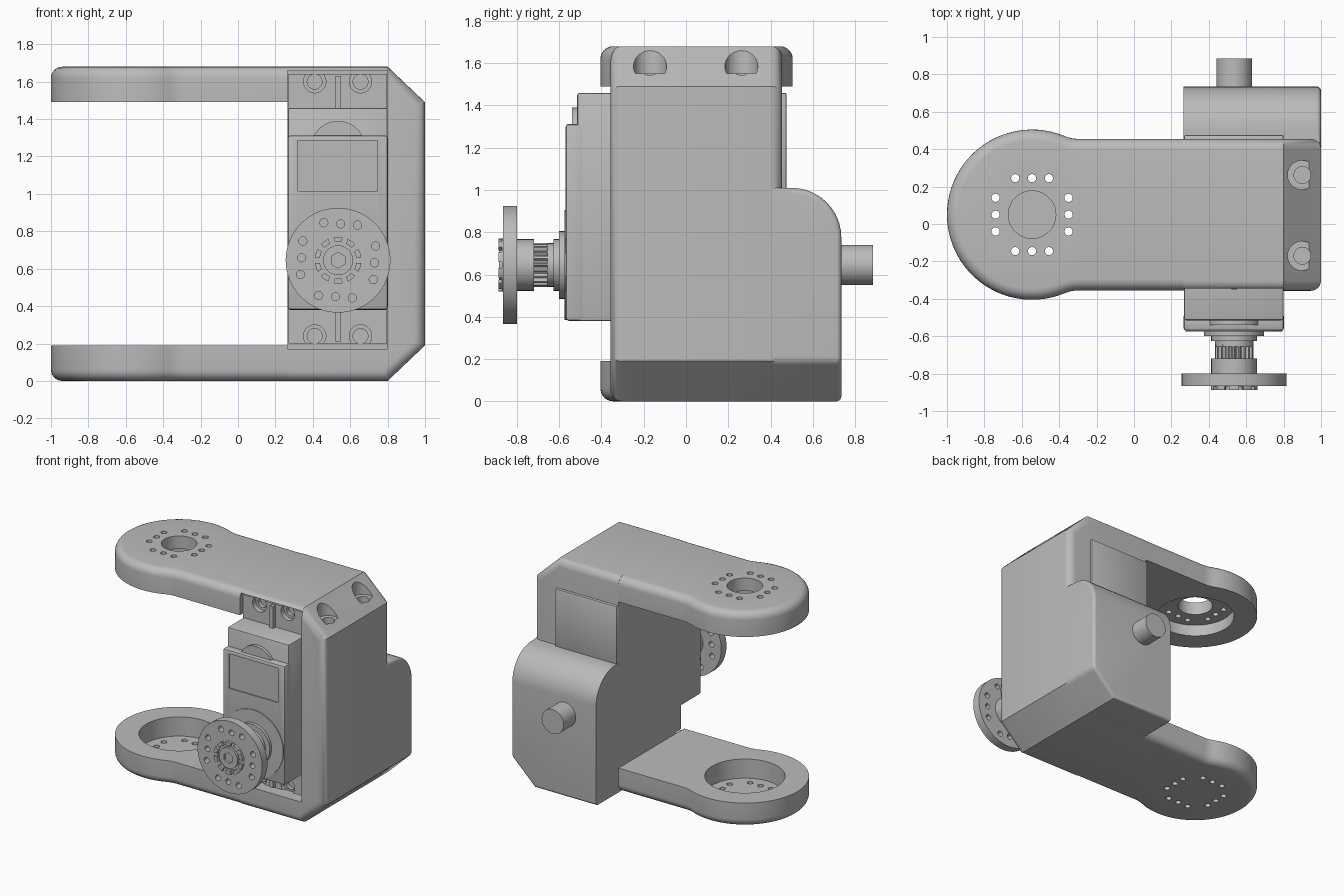
import bpy, bmesh, math
from mathutils import Matrix, Vector

old = bpy.data.objects.get("Cube")
if old:
    bpy.data.objects.remove(old, do_unlink=True)

GREY = (0.5, 0.5, 0.5, 1)
mat = bpy.data.materials.new("plain grey")
mat.use_nodes = True
mat.diffuse_color = GREY
mat.node_tree.nodes["Principled BSDF"].inputs["Base Color"].default_value = GREY

CY = 0.05                      # middle of the arms in y
SX, SZ = 0.535, 0.645          # servo shaft axis
LEFT, WALL = 0.265, 0.8        # servo bay in x
TOP, ARM = 1.68, 0.19          # height and arm thickness
FRONT, BACK = -0.357, 0.455
DISC = -0.545                  # arm disc centre


def make(name, bm):
    bmesh.ops.recalc_face_normals(bm, faces=bm.faces)
    me = bpy.data.meshes.new(name)
    bm.to_mesh(me)
    bm.free()
    ob = bpy.data.objects.new(name, me)
    bpy.context.collection.objects.link(ob)
    me.materials.append(mat)
    return ob


def prism(points, offset):
    """Closed polygon swept along an offset."""
    bm = bmesh.new()
    face = bm.faces.new([bm.verts.new(p) for p in points])
    new = bmesh.ops.extrude_face_region(bm, geom=[face])["geom"]
    verts = [v for v in new if isinstance(v, bmesh.types.BMVert)]
    bmesh.ops.translate(bm, verts=verts, vec=offset)
    bmesh.ops.recalc_face_normals(bm, faces=bm.faces)
    return bm


def round_edges(bm, rule, radius, segments=6):
    edges = [e for e in bm.edges if rule(*[v.co for v in e.verts])]
    bmesh.ops.bevel(bm, geom=edges, offset=radius, segments=segments,
                    profile=0.5, affect='EDGES', clamp_overlap=True)


def box(name, x, y, z, bevel=0):
    bm = bmesh.new()
    bmesh.ops.create_cube(bm, size=1)
    for v in bm.verts:
        v.co = [a + (b - a) * (c + 0.5) for (a, b), c in zip((x, y, z), v.co)]
    if bevel:
        round_edges(bm, lambda a, b: True, bevel, 2)
    return make(name, bm)


def cyl(name, axis, r, a, b, u, w, sides=48):
    """Cylinder along 'y' at x=u, z=w, or along 'z' at x=u, y=w."""
    bm = bmesh.new()
    bmesh.ops.create_cone(bm, cap_ends=True, segments=sides, radius1=r, radius2=r, depth=b - a)
    mid = (a + b) / 2
    if axis == 'y':
        bm.transform(Matrix.Translation((u, mid, w)) @ Matrix.Rotation(math.pi / 2, 4, 'X'))
    else:
        bm.transform(Matrix.Translation((u, w, mid)))
    return make(name, bm)


def cut(ob, cutters):
    for c in cutters:
        m = ob.modifiers.new("cut", 'BOOLEAN')
        m.operation, m.solver, m.object = 'DIFFERENCE', 'EXACT', c
        bpy.context.view_layer.objects.active = ob
        bpy.ops.object.modifier_apply(modifier=m.name)
        bpy.data.objects.remove(c, do_unlink=True)


def horn_pattern(turn=0):
    """Three holes on each of four sides."""
    for side in range(4):
        for s in (-0.09, 0, 0.09):
            p = Matrix.Rotation(side * math.pi / 2 + turn, 2) @ Vector((s, 0.195))
            yield p.x, p.y


# Arms: disc end blended into a straight strip
def arm_outline():
    r, half, blend = 0.455, BACK - CY, 0.2
    dx = math.sqrt((r + blend) ** 2 - (half + blend) ** 2)
    a = math.atan2(half + blend, dx)
    pts = [(LEFT, half)]
    for i in range(7):
        t = -math.pi / 2 + (a - math.pi / 2) * i / 6
        pts.append((DISC + dx + blend * math.cos(t), half + blend + blend * math.sin(t)))
    for i in range(1, 25):
        t = a + (math.pi - a) * i / 24
        pts.append((DISC + r * math.cos(t), r * math.sin(t)))
    pts += [(x, -y) for x, y in reversed(pts[:-1])]
    return [(x, y + CY) for x, y in pts]


def arm(name, z_inner, z_outer):
    bm = prism([(x, y, z_inner) for x, y in arm_outline()], (0, 0, z_outer - z_inner))

    def rim(a, b):
        flat = all(abs(p.z - z_outer) < 1e-4 for p in (a, b))
        return flat and min(a.x, b.x) < LEFT - 0.01
    round_edges(bm, rim, 0.06)
    return make(name, bm)


upper = arm("upper_arm", TOP - ARM, TOP)
lower = arm("lower_arm", ARM, 0)
for ob, a, b in ((upper, 1.4, 1.58), (lower, 0.04, 0.3)):
    cut(ob, [cyl("recess", 'z', 0.285, a, b, DISC, CY, 64)])
    cut(ob, [cyl("hole", 'z', 0.022, -0.1, 1.8, DISC + x, CY + y, 16) for x, y in horn_pattern()])
cut(upper, [cyl("centre_hole", 'z', 0.127, 1.4, 1.8, DISC, CY)])

# Bracket body with chamfered outer corners
profile = [(LEFT, 0), (WALL, 0), (1, ARM), (1, TOP - ARM), (WALL, TOP), (LEFT, TOP)]
bm = prism([(x, FRONT, z) for x, z in profile], (0, BACK - FRONT, 0))
round_edges(bm, lambda a, b: abs(a.y - b.y) < 1e-4 and max(a.x, b.x) > LEFT + 0.01, 0.055)
body = make("bracket_body", bm)
cut(body, [box("servo_recess", (LEFT - 0.05, WALL), (-0.5, -0.25), (0.17, 1.66))])
for y in (-0.17, 0.262):
    cut(body, [cyl("screw_pocket", 'z', 0.078, 1.55, 1.8, 0.9, y),
               cyl("screw_hole", 'z', 0.045, 1.2, 1.8, 0.9, y, 32)])

# Rounded housing on the back
rear = 0.735
bm = prism([(x, 0.2, z) for x, z in
            [(LEFT, 0), (WALL, 0), (1, ARM), (1, 1.01), (LEFT, 1.01)]], (0, rear - 0.2, 0))
round_edges(bm, lambda a, b: min(a.y, b.y) > rear - 0.01 and min(a.z, b.z) > 1, 0.235, 10)


def rear_rim(a, b):
    outer = min(a.x, b.x) > 0.99 and max(a.y, b.y) > 0.51
    low = min(a.y, b.y) > rear - 0.01 and max(a.z, b.z) < 0.2
    return outer and abs(a.x - b.x) < 1e-4 or low


round_edges(bm, rear_rim, 0.055)
make("rear_housing", bm)
cyl("rear_pivot", 'y', 0.095, 0.7, 0.885, SX, SZ)
box("servo_back_plate", (LEFT + 0.003, WALL), (0.3, 0.475), (0.98, 1.46), 0.008)

# Servo case and mounting flanges
for name, z0, z1 in (("lower_flange", 0.2, 0.4), ("upper_flange", 1.44, 1.64)):
    flange = box(name, (LEFT + 0.004, WALL - 0.003), (-0.32, -0.2), (z0, z1))
    zc = 0.24 if z0 < 1 else 1.6
    for x in (0.41, 0.655):
        cut(flange, [cyl("head_pocket", 'y', 0.06, -0.5, -0.28, x, zc, 32),
                     cyl("bolt_hole", 'y', 0.04, -0.5, -0.23, x, zc, 32)])
    box(name + "_rib", (SX - 0.015, SX + 0.015), (-0.35, -0.25), (z0 + 0.01, z1 - 0.01))
box("servo_case", (LEFT + 0.002, WALL), (-0.515, 0.0), (0.38, 1.46), 0.012)
cover = box("servo_cover", (LEFT, WALL + 0.002), (-0.57, -0.48), (0.381, 1.313), 0.015)
cut(cover, [box("label_recess", (0.32, 0.745), (-0.7, -0.56), (1.015, 1.285))])
cyl("cover_boss", 'y', 0.145, -0.54, -0.48, SX, 1.245)
cyl("bearing_ring", 'y', 0.26, -0.576, -0.55, SX, SZ, 64)

# Output shaft
for name, r, a, b in (("bearing_step", 0.16, -0.6, -0.55),
                      ("shaft_collar", 0.122, -0.626, -0.59),
                      ("shaft_neck", 0.103, -0.655, -0.62),
                      ("spline_core", 0.088, -0.74, -0.64),
                      ("horn_collar", 0.122, -0.81, -0.72)):
    cyl(name, 'y', r, a, b, SX, SZ)
teeth = 20
star = [((0.103 if i % 4 < 2 else 0.088), 2 * math.pi * i / (teeth * 4)) for i in range(teeth * 4)]
make("spline_teeth", prism([(SX + r * math.cos(t), -0.73, SZ + r * math.sin(t))
                            for r, t in star], (0, 0.085, 0)))

# Horn disc with toothed ring and screw
horn = cyl("horn_disc", 'y', 0.28, -0.865, -0.8, SX, SZ, 64)
cut(horn, [cyl("hole", 'y', 0.022, -1, -0.7, SX + x, SZ + z, 16)
           for x, z in horn_pattern(-0.07)])
ring = cyl("toothed_ring", 'y', 0.125, -0.888, -0.85, SX, SZ)
cut(ring, [cyl("bore", 'y', 0.098, -1, -0.865, SX, SZ)])
for i in range(5):
    slot = box("slot", (-0.2, 0.2), (-1, -0.87), (-0.014, 0.014))
    slot.data.transform(Matrix.Translation((SX, 0, SZ)) @ Matrix.Rotation(math.pi * i / 5, 4, 'Y'))
    cut(ring, [slot])
screw = cyl("horn_screw", 'y', 0.08, -0.884, -0.85, SX, SZ)
cut(screw, [cyl("socket", 'y', 0.042, -1, -0.868, SX, SZ, 6)])

# Smooth shading with sharp edges kept
bpy.ops.object.select_all(action='DESELECT')
for ob in bpy.context.scene.objects:
    if ob.type == 'MESH' and mat.name in ob.data.materials:
        ob.select_set(True)
        bpy.context.view_layer.objects.active = ob
bpy.ops.object.shade_smooth_by_angle(angle=math.radians(30))
